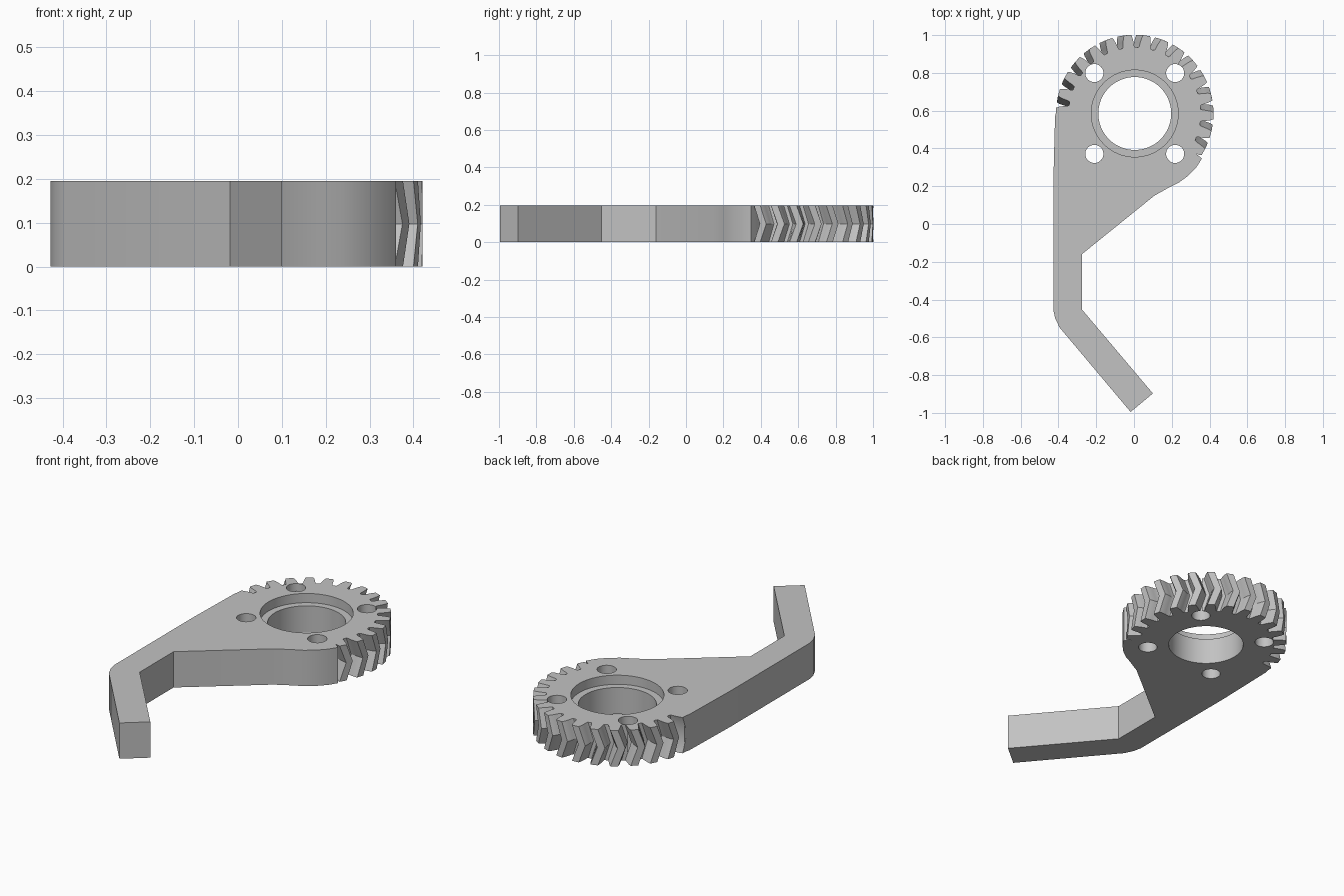
import bpy, bmesh
from math import cos, sin, radians, pi

if "Cube" in bpy.data.objects:
    bpy.data.objects.remove(bpy.data.objects["Cube"])

HEIGHT = 0.195
CX, CY = 0.004, 0.585
TEETH = 26
PITCH = 2 * pi / TEETH
TWIST = 0.085            # how far the herringbone leans at mid height

grey = bpy.data.materials.new("plain_grey")
grey.use_nodes = True
colour = (0.54, 0.54, 0.54, 1)
grey.diffuse_color = colour
grey.node_tree.nodes["Principled BSDF"].inputs["Base Color"].default_value = colour


def stack(name, rings):
    """Closed solid from equal-length rings of points, listed bottom to top."""
    bm = bmesh.new()
    loops = [[bm.verts.new(p) for p in ring] for ring in rings]
    n = len(loops[0])
    for low, high in zip(loops, loops[1:]):
        for i in range(n):
            j = (i + 1) % n
            bm.faces.new((low[i], low[j], high[j], high[i]))
    bm.faces.new(loops[0][::-1])
    bm.faces.new(loops[-1])
    bmesh.ops.recalc_face_normals(bm, faces=bm.faces)
    mesh = bpy.data.meshes.new(name)
    bm.to_mesh(mesh)
    bm.free()
    mesh.materials.append(grey)
    obj = bpy.data.objects.new(name, mesh)
    bpy.context.collection.objects.link(obj)
    return obj


def cylinder(name, x, y, radius, z0, z1, sides):
    ring = [(x + radius * cos(2 * pi * i / sides), y + radius * sin(2 * pi * i / sides))
            for i in range(sides)]
    return stack(name, [[(px, py, z) for px, py in ring] for z in (z0, z1)])


def combine(target, other, operation):
    """Apply a boolean and discard the second solid."""
    mod = target.modifiers.new("combine", "BOOLEAN")
    mod.operation = operation
    mod.solver = "EXACT"
    mod.object = other
    bpy.context.view_layer.objects.active = target
    bpy.ops.object.modifier_apply(modifier=mod.name)
    bpy.data.objects.remove(other)


# Herringbone gear: one tooth flank repeated around the wheel
flank = [(0.350, 5.4), (0.357, 4.8), (0.380, 4.15), (0.402, 3.4), (0.417, 2.6)]
tooth = [(r, -a) for r, a in flank] + [(r, a) for r, a in reversed(flank)]


def gear_ring(z, turn):
    points = []
    for k in range(TEETH):
        for r, a in tooth:
            t = radians(95.2 + a) + k * PITCH + turn
            points.append((CX + r * cos(t), CY + r * sin(t), z))
    return points


body = stack("gear_and_arm", [gear_ring(0, 0), gear_ring(HEIGHT / 2, TWIST),
                              gear_ring(HEIGHT, 0)])

# Cranked arm that grows out of the gear's toothless side
outline = [(-0.35, 0.615), (-0.41, 0.6), (-0.418, 0.57), (-0.427, 0.22),
           (-0.427, -0.455), (-0.417, -0.5), (-0.394, -0.548), (-0.018, -0.995),
           (0.1, -0.897), (-0.276, -0.452), (-0.276, -0.16), (0.108, 0.15),
           (0.188, 0.195), (0.24, 0.221), (0.286, 0.255), (0.33, 0.3),
           (0.36, 0.347), (0.33, 0.37), (0.0, 0.6)]
arm = stack("arm", [[(x, y, z) for x, y in outline] for z in (0, HEIGHT)])
combine(body, arm, "UNION")

# Centre bore with a shallow counterbore on top
combine(body, cylinder("bore_cutter", CX, CY, 0.193, -0.1, 0.3, 64), "DIFFERENCE")
combine(body, cylinder("counterbore_cutter", CX, CY, 0.23, HEIGHT - 0.05, 0.3, 64),
        "DIFFERENCE")

# Four bolt holes
for sx in (-1, 1):
    for sy in (-1, 1):
        combine(body, cylinder("bolt_cutter", CX + sx * 0.214, CY + sy * 0.214,
                               0.048, -0.1, 0.3, 32), "DIFFERENCE")

# Smooth the curved walls, keep edges crisp
bpy.ops.object.select_all(action="DESELECT")
body.select_set(True)
bpy.context.view_layer.objects.active = body
bpy.ops.object.shade_smooth_by_angle(angle=radians(20))
